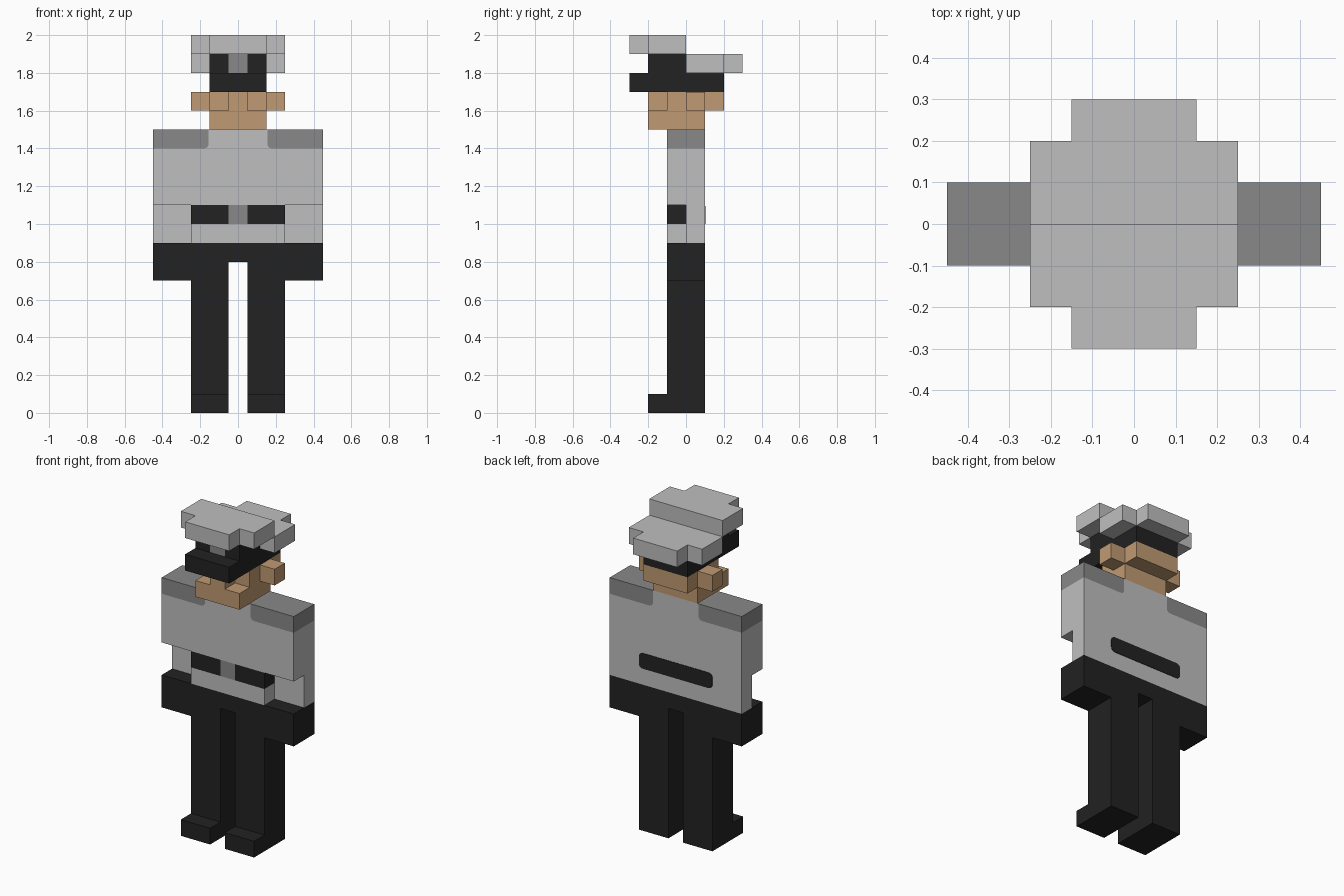
import bpy
import bmesh
import math

if "Cube" in bpy.data.objects:
    bpy.data.objects.remove(bpy.data.objects["Cube"])


def material(name, rgb):
    m = bpy.data.materials.new(name)
    m.diffuse_color = (*rgb, 1.0)
    m.use_nodes = True
    m.node_tree.nodes["Principled BSDF"].inputs["Base Color"].default_value = m.diffuse_color
    return m


LIGHT = material("light grey", (0.52, 0.52, 0.52))
MID = material("mid grey", (0.25, 0.25, 0.25))
BLACK = material("black", (0.016, 0.016, 0.016))
SKIN = material("skin", (0.53, 0.323, 0.171))


def prism(name, outline, axis, lo, hi, mat):
    """Extrude a 2D outline along y (outline in x, z) or z (outline in x, y)."""
    bm = bmesh.new()
    if axis == "y":
        verts = [bm.verts.new((a, lo, b)) for a, b in outline]
        step = (0, hi - lo, 0)
    else:
        verts = [bm.verts.new((a, b, lo)) for a, b in outline]
        step = (0, 0, hi - lo)
    face = bm.faces.new(verts)
    new = bmesh.ops.extrude_face_region(bm, geom=[face])["geom"]
    bmesh.ops.translate(bm, vec=step,
                        verts=[g for g in new if isinstance(g, bmesh.types.BMVert)])
    bmesh.ops.recalc_face_normals(bm, faces=bm.faces)
    me = bpy.data.meshes.new(name)
    bm.to_mesh(me)
    bm.free()
    me.materials.append(mat)
    ob = bpy.data.objects.new(name, me)
    bpy.context.collection.objects.link(ob)
    return ob


def box(name, x, y, z, mat):
    (x0, x1), (y0, y1) = x, y
    return prism(name, [(x0, y0), (x1, y0), (x1, y1), (x0, y1)], "z", *z, mat)


def wide(half):
    return (-half, half)


def arc(cx, cz, r, start, end, n=5):
    return [(cx + r * math.cos(math.radians(start + (end - start) * i / n)),
             cz + r * math.sin(math.radians(start + (end - start) * i / n)))
            for i in range(n + 1)]


def stepped(name, y_far, y_inner, z):
    """Cap slab: wide block from y = 0 with a narrower lip at the end."""
    right = [(0.25, 0), (0.25, y_inner), (0.15, y_inner), (0.15, y_far)]
    return prism(name, right + [(-x, y) for x, y in reversed(right)], "z", *z, LIGHT)


BODY = (-0.1, 0.1)

# Trousers, boots, gloves and sleeves, once per side
for s, side in ((-1, "left"), (1, "right")):
    inner = tuple(sorted((s * 0.05, s * 0.25)))
    outer = tuple(sorted((s * 0.25, s * 0.45)))
    prism_leg = box(side + "_leg", inner, BODY, (0, 0.9), BLACK)
    box(side + "_boot_toe", inner, (-0.2, -0.1), (0, 0.1), BLACK)
    box(side + "_glove", outer, BODY, (0.7, 0.9), BLACK)
    box(side + "_sleeve", outer, (0, 0.1), (0.9, 1.1), LIGHT)
    # Shoulder patch with a rounded lower inner corner
    patch = [(0.45, 1.4), (0.45, 1.5), (0.155, 1.5)] + arc(0.18, 1.425, 0.025, 180, 270)
    prism(side + "_shoulder", [(s * x, z) for x, z in patch], "y", *BODY, MID)
    # Belt half
    box(side + "_belt", inner, (-0.1, 0), (1.0, 1.1), BLACK)
    # Ear
    box(side + "_ear", tuple(sorted((s * 0.15, s * 0.25))), (0, 0.1), (1.6, 1.7), SKIN)
    # Hat band half
    box(side + "_hat_band", tuple(sorted((s * 0.05, s * 0.15))), (-0.2, 0), (1.8, 1.9), BLACK)

box("crotch", wide(0.05), BODY, (0.8, 0.9), BLACK)

# Shirt: waist, belt backing and chest fitted around the shoulder patches
box("waist_front", wide(0.25), (-0.1, 0), (0.9, 1.0), LIGHT)
box("waist_back", wide(0.25), (0, 0.1), (0.9, 1.1), LIGHT)
half = [(0.45, 1.1), (0.45, 1.4)] + arc(0.18, 1.425, 0.025, 270, 180) + [(0.155, 1.5)]
prism("chest", half + [(-x, z) for x, z in reversed(half)], "y", *BODY, LIGHT)

# Belt buckle and rounded strip across the back
box("buckle", wide(0.05), (-0.1, 0), (1.0, 1.1), MID)
r = 0.025
strip = (arc(0.25 - r, 1.0 + r, r, -90, 0) + arc(0.25 - r, 1.095 - r, r, 0, 90)
         + arc(-0.25 + r, 1.095 - r, r, 90, 180) + arc(-0.25 + r, 1.0 + r, r, 180, 270))
prism("back_belt", strip, "y", 0.098, 0.103, BLACK)

# Head
box("jaw", wide(0.15), (-0.2, 0.1), (1.5, 1.6), SKIN)
box("face", wide(0.15), (-0.1, 0.2), (1.6, 1.7), SKIN)
box("nose", wide(0.05), (-0.2, -0.1), (1.6, 1.7), SKIN)

# Cap: visor, badge, raised front and lower back
box("visor", wide(0.15), (-0.3, 0.2), (1.7, 1.8), BLACK)
box("badge", wide(0.05), (-0.2, 0), (1.8, 1.9), MID)
stepped("cap_front", -0.3, -0.2, (1.9, 2.0))
stepped("cap_back", 0.3, 0.2, (1.8, 1.9))
